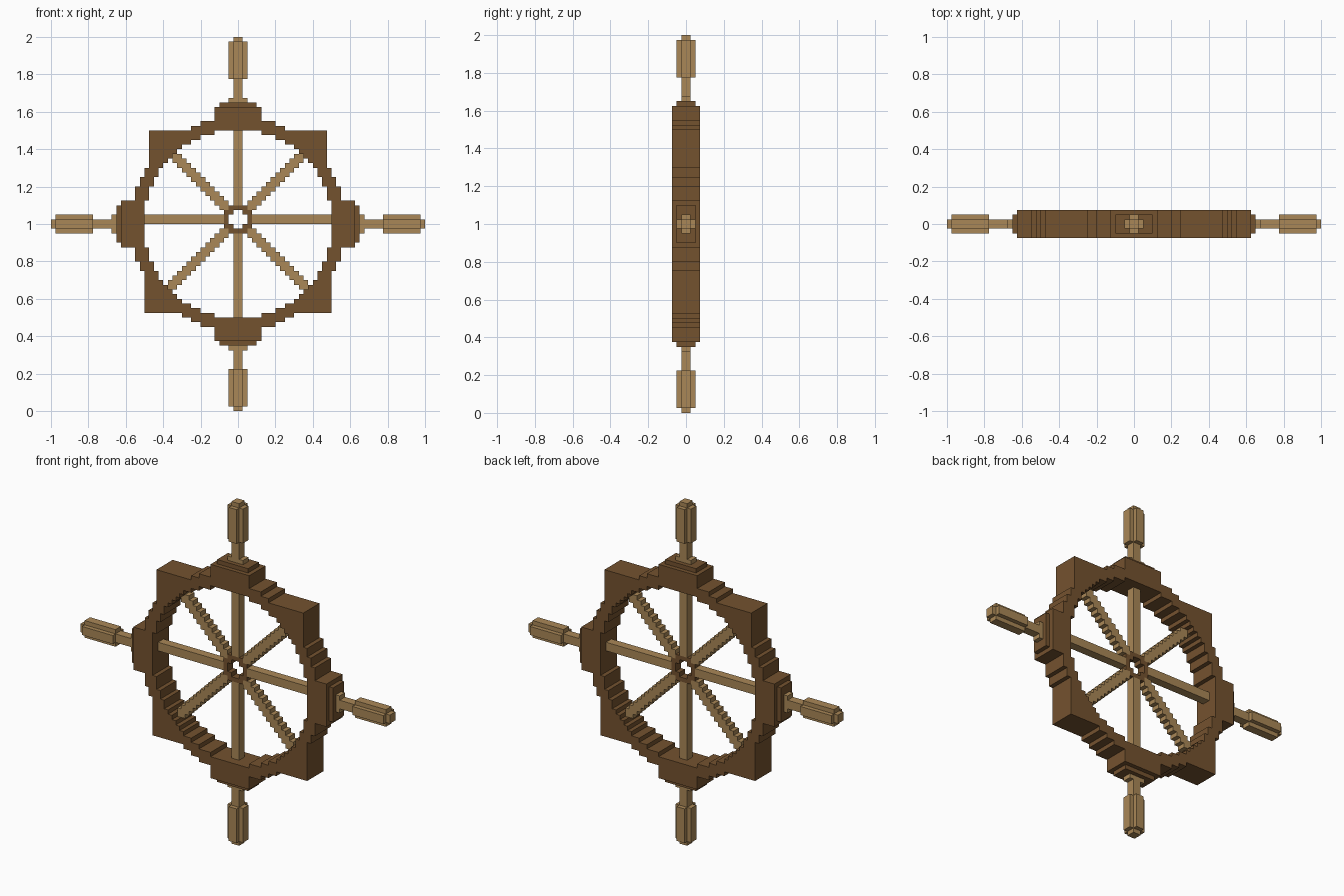
import bpy, bmesh, math
from mathutils import Matrix

cube = bpy.data.objects.get("Cube")
if cube:
    bpy.data.objects.remove(cube, do_unlink=True)

V = 0.025  # size of one block


def material(name, rgb):
    m = bpy.data.materials.new(name)
    m.use_nodes = True
    m.diffuse_color = (*rgb, 1)
    bsdf = m.node_tree.nodes["Principled BSDF"]
    bsdf.inputs["Base Color"].default_value = (*rgb, 1)
    bsdf.inputs["Roughness"].default_value = 0.8
    return m


DARK = material("dark_wood", (0.175, 0.085, 0.028))
TAN = material("tan_wood", (0.40, 0.245, 0.095))


def blocks(name, rule, reach, lo, hi, mat, xform):
    """Extrude every grid cell whose centre passes rule(x, y), from lo to hi."""
    cells = {(i, j) for i in range(-reach, reach) for j in range(-reach, reach)
             if rule(i + 0.5, j + 0.5)}
    bm = bmesh.new()
    verts = {}

    def vert(i, j, k):
        if (i, j, k) not in verts:
            verts[i, j, k] = bm.verts.new((i * V, j * V, k * V))
        return verts[i, j, k]

    for i, j in cells:
        loop = [(i, j), (i + 1, j), (i + 1, j + 1), (i, j + 1)]
        bm.faces.new([vert(*p, hi) for p in loop])
        bm.faces.new([vert(*p, lo) for p in reversed(loop)])
        # side walls only where the neighbouring cell is empty
        for n, (di, dj) in enumerate([(0, -1), (1, 0), (0, 1), (-1, 0)]):
            if (i + di, j + dj) not in cells:
                a, b = loop[n], loop[(n + 1) % 4]
                bm.faces.new([vert(*a, lo), vert(*b, lo), vert(*b, hi), vert(*a, hi)])
    bm.transform(xform)
    mesh = bpy.data.meshes.new(name)
    bm.to_mesh(mesh)
    bm.free()
    mesh.materials.append(mat)
    ob = bpy.data.objects.new(name, mesh)
    bpy.context.collection.objects.link(ob)
    return ob


def rim_rule(x, z):
    r2 = x * x + z * z
    if r2 < 405:
        return False
    a, b = sorted((abs(x), abs(z)))
    boss = a < 5 and b < 25
    corner = (abs(x) < 19 and z < 20) if z > 0 else (abs(x) < 20 and z > -19)
    return r2 < 525 or boss or corner


def rect(w, h):
    return lambda x, y: abs(x) < w and abs(y) < h


def cross(x, y):
    return min(abs(x), abs(y)) < 1 and max(abs(x), abs(y)) < 2


# Upright layouts: local y becomes z
upright = Matrix.Translation((0, 0, 1)) @ Matrix.Rotation(math.pi / 2, 4, 'X')
hub_frame = Matrix.Translation((0, 0, V)) @ upright

# Rim with corner blocks and four bosses
blocks("rim", rim_rule, 26, -3, 3, DARK, upright)

# Hub ring and spokes, one block above the rim centre
blocks("hub", lambda x, z: 4 < x * x + z * z < 9, 4, -1, 1, DARK, hub_frame)
blocks("straight_spokes",
       lambda x, z: min(abs(x), abs(z)) < 1 and 3 < max(abs(x), abs(z)) < 21,
       21, -1, 1, TAN, hub_frame)
blocks("diagonal_spokes",
       lambda x, z: abs(abs(x) - abs(z)) < 1.2 and x * x + z * z > 9
       and max(abs(x), abs(z)) < 16,
       17, -1, 1, TAN, hub_frame)

# Four handles pointing outwards
for k, side in enumerate(["top", "left", "bottom", "right"]):
    frame = Matrix.Translation((0, 0, 1)) @ Matrix.Rotation(k * math.pi / 2, 4, 'Y')
    blocks(side + "_boss_cap", rect(4, 2), 5, 25, 26, DARK, frame)
    blocks(side + "_handle_collar", rect(2, 1), 3, 26, 27, TAN, frame)
    blocks(side + "_handle_shaft", rect(1, 1), 3, 27, 31, TAN, frame)
    blocks(side + "_handle_grip", cross, 3, 31, 39, TAN, frame)
    blocks(side + "_handle_tip", rect(1, 1), 3, 39, 40, TAN, frame)
